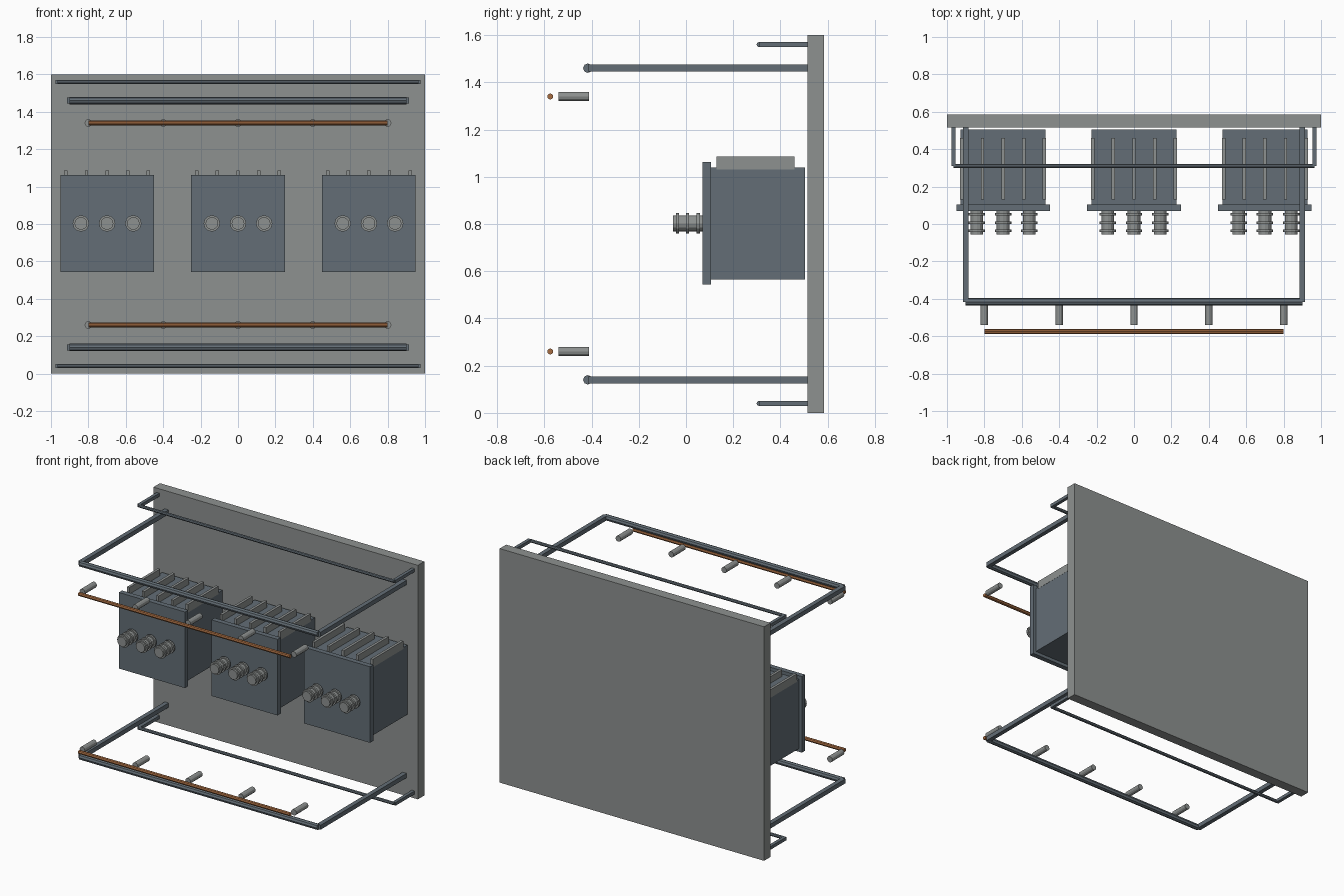
import bpy
from math import pi

cube = bpy.data.objects.get("Cube")
if cube:
    bpy.data.objects.remove(cube, do_unlink=True)


def material(name, rgb):
    m = bpy.data.materials.new(name)
    m.use_nodes = True
    m.diffuse_color = (*rgb, 1)
    m.node_tree.nodes["Principled BSDF"].inputs["Base Color"].default_value = (*rgb, 1)
    return m


grey = material("light grey", (0.27, 0.285, 0.28))
steel = material("blue grey steel", (0.125, 0.155, 0.18))
copper = material("copper", (0.38, 0.15, 0.055))


def finish(name, mat):
    obj = bpy.context.object
    obj.name = name
    obj.data.materials.append(mat)
    return obj


def box(name, x, y, z, mat):
    """Box given by its (low, high) range on each axis."""
    spans = (x, y, z)
    bpy.ops.mesh.primitive_cube_add(size=1, location=[(a + b) / 2 for a, b in spans])
    bpy.context.object.scale = [b - a for a, b in spans]
    bpy.ops.object.transform_apply(location=False, rotation=False)
    return finish(name, mat)


def rod(name, axis, centre, length, radius, sides, mat):
    """Cylinder lying along x or y."""
    turn = (0, pi / 2, 0) if axis == "x" else (pi / 2, 0, 0)
    bpy.ops.mesh.primitive_cylinder_add(vertices=sides, radius=radius, depth=length,
                                        location=centre, rotation=turn)
    return finish(name, mat)


def frame(name, half_width, z, front, post, radius):
    """Two posts out of the wall joined by a cross beam."""
    for side, sx in (("left", 1), ("right", -1)):
        x = sx * half_width
        box(f"{name}_post_{side}", (x - post, x + post), (front, 0.515),
            (z - post, z + post), steel)
    rod(f"{name}_beam", "x", (0, front, z), 2 * half_width, radius, 8, steel)


# Backing wall
box("wall_slab", (-1, 1), (0.515, 0.585), (0, 1.6), grey)

# Upper and lower frames, conductors and insulators
for level, sign in (("upper", 1), ("lower", -1)):
    frame(level + "_large_frame", 0.9, 0.8 + sign * 0.66, -0.416, 0.015, 0.02)
    frame(level + "_small_frame", 0.965, 0.8 + sign * 0.76, 0.31, 0.011, 0.011)
    z = 0.8 + sign * 0.54
    rod(level + "_conductor", "x", (0, -0.575, z), 1.6, 0.013, 8, copper)
    for i in range(5):
        rod(f"{level}_insulator_{i + 1}", "y", (-0.8 + 0.4 * i, -0.475, z),
            0.13, 0.02, 12, grey)

# Three transformers
for n, cx in enumerate((-0.7, 0, 0.7), 1):
    tag = f"transformer_{n}"
    box(tag + "_tank", (cx - 0.228, cx + 0.228), (0.105, 0.505), (0.565, 1.04), steel)
    box(tag + "_cover", (cx - 0.25, cx + 0.25), (0.07, 0.105), (0.543, 1.063), steel)
    # Cooling fins on top
    for i in range(5):
        x = cx + 0.11 * (i - 2)
        box(f"{tag}_fin_{i + 1}", (x - 0.009, x + 0.009), (0.13, 0.46), (1.03, 1.085), grey)
    # Ribbed bushings on the cover
    for i in range(3):
        x = cx + 0.14 * (i - 1)
        rod(f"{tag}_bushing_{i + 1}", "y", (x, 0.008, 0.803), 0.128, 0.034, 12, grey)
        for j, y in enumerate((-0.036, 0.006, 0.052), 1):
            rod(f"{tag}_bushing_{i + 1}_rib_{j}", "y", (x, y, 0.803), 0.014, 0.044, 12, grey)
